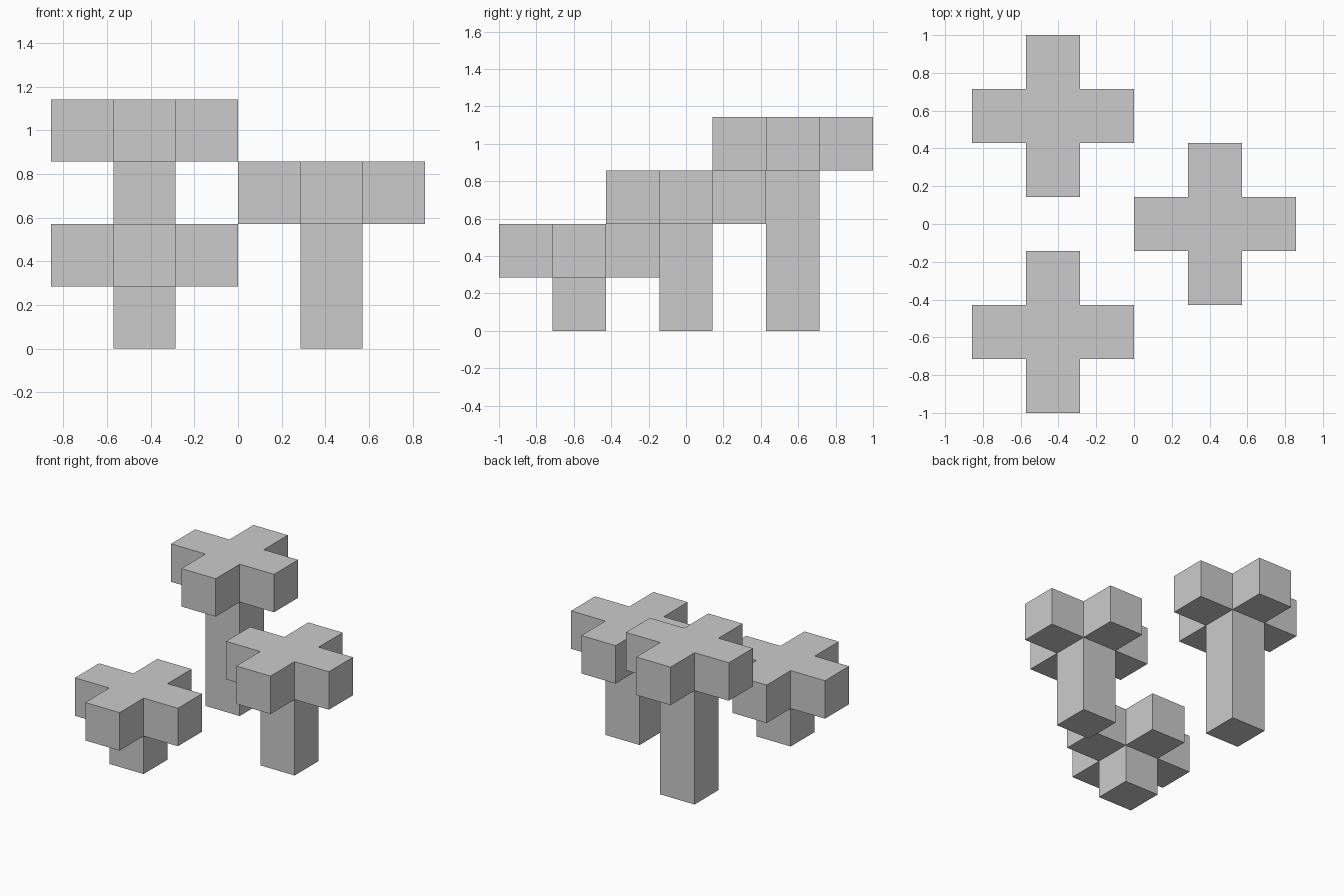
import bpy, bmesh
from mathutils import Matrix

if "Cube" in bpy.data.objects:
    bpy.data.objects.remove(bpy.data.objects["Cube"])

U = 2 / 7  # one block


def tree(name, x, y, stem_blocks):
    """Plus-shaped cap on a square stem, as one closed mesh."""
    stem = stem_blocks * U
    bm = bmesh.new()
    # centre block of the cap
    bmesh.ops.create_cube(bm, size=U, matrix=Matrix.Translation((x, y, stem + U / 2)))
    bm.normal_update()
    # pull out four arms, and the stem down to the floor
    pulls = [(f, f.normal.copy()) for f in bm.faces if f.normal.z < 0.5]
    for face, n in pulls:
        length = stem if n.z < -0.5 else U
        new = bmesh.ops.extrude_discrete_faces(bm, faces=[face])["faces"][0]
        bmesh.ops.translate(bm, verts=new.verts[:], vec=n * length)
    bmesh.ops.recalc_face_normals(bm, faces=bm.faces[:])
    mesh = bpy.data.meshes.new(name)
    bm.to_mesh(mesh)
    bm.free()
    bpy.context.collection.objects.link(bpy.data.objects.new(name, mesh))


tree("short_cross_pillar", -1.5 * U, -2 * U, 1)
tree("medium_cross_pillar", 1.5 * U, 0, 2)
tree("tall_cross_pillar", -1.5 * U, 2 * U, 3)
